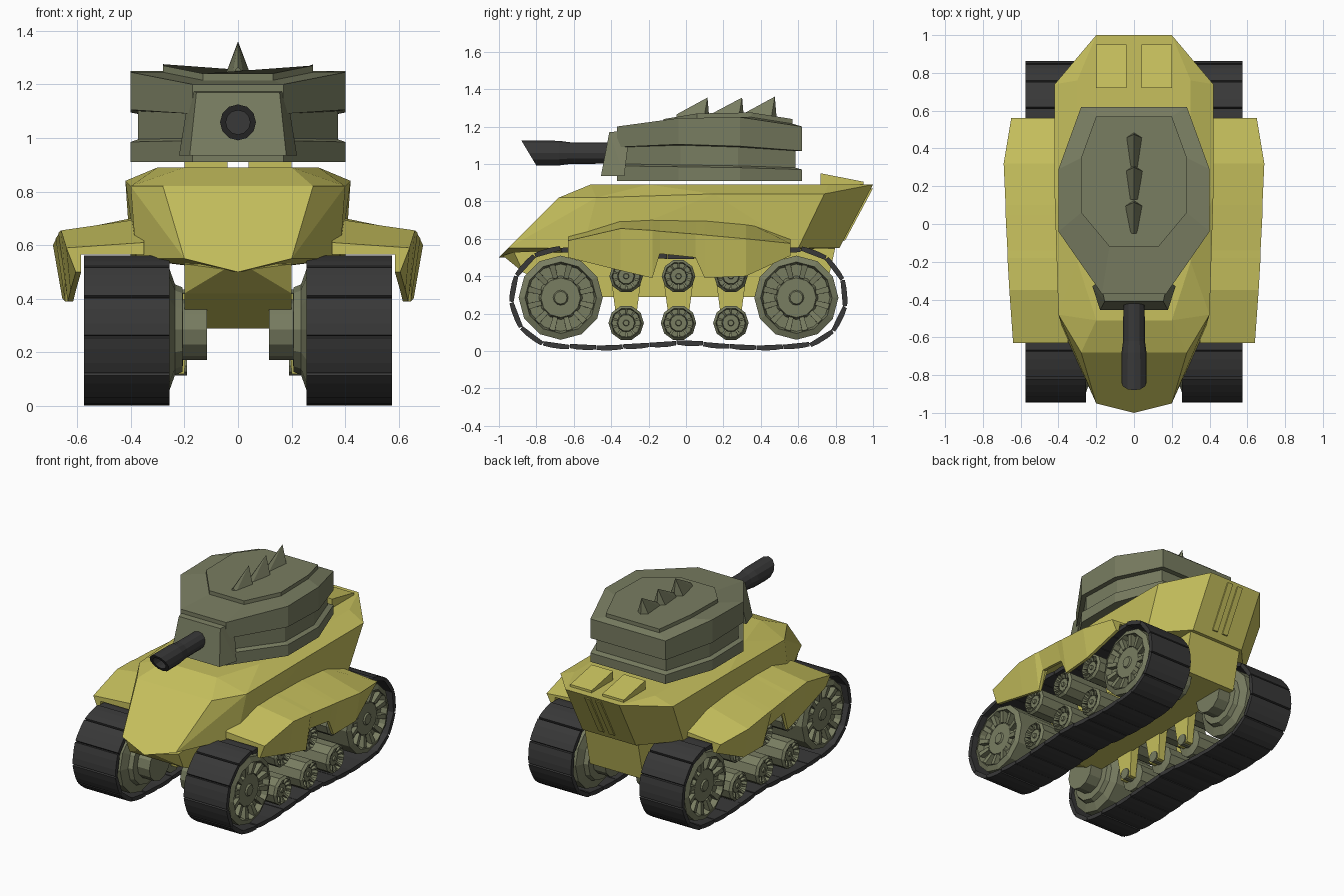
import bpy, bmesh
from math import sin, cos, pi
from mathutils import Vector

if "Cube" in bpy.data.objects:
    bpy.data.objects.remove(bpy.data.objects["Cube"])


def material(name, rgb):
    m = bpy.data.materials.new(name)
    m.diffuse_color = (*rgb, 1)
    m.use_nodes = True
    m.node_tree.nodes["Principled BSDF"].inputs["Base Color"].default_value = m.diffuse_color
    return m


YELLOW = material("hull_paint", (0.57, 0.53, 0.11))
GREEN = material("turret_paint", (0.19, 0.205, 0.12))
DARK = material("dark_rubber", (0.04, 0.04, 0.04))


def finish(name, bm, mat, mirror=False):
    bmesh.ops.recalc_face_normals(bm, faces=bm.faces)
    me = bpy.data.meshes.new(name)
    bm.to_mesh(me)
    bm.free()
    me.materials.append(mat)
    ob = bpy.data.objects.new(name, me)
    bpy.context.collection.objects.link(ob)
    if mirror:
        ob.modifiers.new("mirror", 'MIRROR')
    return ob


def add_loft(bm, rings):
    vs = [[bm.verts.new(p) for p in r] for r in rings]
    n = len(vs[0])
    for a, b in zip(vs, vs[1:]):
        for i in range(n):
            bm.faces.new((a[i], a[(i + 1) % n], b[(i + 1) % n], b[i]))
    bm.faces.new(vs[0])
    bm.faces.new(vs[-1])


def add_hull(bm, pts):
    part = bmesh.new()
    for p in pts:
        part.verts.new(p)
    r = bmesh.ops.convex_hull(part, input=part.verts)
    junk = {v for v in r["geom_interior"] + r["geom_unused"] if isinstance(v, bmesh.types.BMVert)}
    bmesh.ops.delete(part, geom=list(junk), context='VERTS')
    bmesh.ops.dissolve_limit(part, angle_limit=0.03, verts=part.verts, edges=part.edges)
    me = bpy.data.meshes.new("tmp")
    part.to_mesh(me)
    part.free()
    bm.from_mesh(me)
    bpy.data.meshes.remove(me)


def solid(name, pts, mat, both=True, mirror=False):
    bm = bmesh.new()
    if both:
        pts = sorted({(s * x, y, z) for x, y, z in pts for s in (1, -1)})
    add_hull(bm, pts)
    return finish(name, bm, mat, mirror)


# Hull: faceted upper body and narrow lower body
solid("upper_hull", [
    (0, -1.0, .50), (.20, -.95, .55), (.38, -.55, .55), (.40, .60, .55), (.20, .82, .55),
    (.20, -.51, .89), (.28, -.68, .82), (.40, -.48, .82), (.30, -.20, .89),
    (.42, .15, .84), (.42, .74, .84), (.30, .76, .89), (.20, 1.0, .89)], YELLOW)
solid("lower_hull", [
    (.05, -.98, .51), (.20, -.92, .53), (.20, -.87, .42), (.20, -.60, .29),
    (.20, .74, .29), (.20, .80, .56)], YELLOW)

# Rear deck hatches and rear plate ribs
solid("rear_hatch", [(x, y, z) for x in (.04, .20) for y, z in
      ((.72, .88), (.72, .95), (.95, .905), (.95, .88))], YELLOW, False, True)
solid("rear_rib", [(x, y, z) for x in (.02, .06) for y, z in
      ((.98, .87), (1.0, .87), (.83, .59), (.85, .59))], YELLOW, False, True)

# Fenders with hanging skirts, lofted front to back: y, top, edge x, edge z, skirt bottom
bm = bmesh.new()
rings = []
for y, zt, xo, zo, zb in ((-.63, .61, .64, .59, .50), (-.35, .70, .66, .655, .43),
                          (-.18, .71, .67, .645, .39), (-.14, .71, .67, .64, .52),
                          (.05, .71, .68, .625, .50), (.10, .71, .68, .62, .39),
                          (.32, .69, .69, .60, .40), (.56, .60, .65, .575, .51)):
    rings.append([(.35, y, zt), (xo, y, zo), (xo - .035, y, zb),
                  (xo - .055, y, zb), (.585, y, .565), (.35, y, .565)])
add_loft(bm, rings)
finish("fender", bm, YELLOW, True)

# Turret: stacked bands with a recessed waist and raised roof plate
HALF = ((.17, -.37), (.40, -.04), (.40, .29), (.28, .62))
PLATE = ((.13, -.12), (.28, .06), (.28, .35), (.20, .57))


def outline(half, zs, s=1.0):
    r = [(x * s, .12 + (y - .12) * s, z) for (x, y), z in zip(half, zs)]
    return r + [(-x, y, z) for x, y, z in reversed(r)]


bm = bmesh.new()
add_loft(bm, [
    outline(HALF, [.91] * 4), outline(HALF, (.99, .985, .98, .97)),
    outline(HALF, (1.0, .995, .99, .98), .93), outline(HALF, (1.09, 1.10, 1.09, 1.07), .93),
    outline(HALF, (1.09, 1.105, 1.095, 1.07)), outline(HALF, (1.20, 1.245, 1.25, 1.20)),
    outline(PLATE, (1.215, 1.245, 1.25, 1.215)), outline(PLATE, (1.24, 1.27, 1.275, 1.24))])
finish("turret", bm, GREEN)

# Gun mantlet
solid("mantlet", [(.18, -.455, .935), (.155, -.41, 1.17), (.22, -.33, .935), (.18, -.30, 1.18)], GREEN)

# Roof spikes: narrow ridged wedges
bm = bmesh.new()
for y0, y1, zt in ((-.05, .115, 1.355), (.13, .30, 1.355), (.30, .475, 1.36)):
    add_hull(bm, [(-.02, y0, 1.24), (.02, y0, 1.24), (0, y0, 1.265),
                  (-.045, y1 - .02, 1.24), (.045, y1 - .02, 1.24), (0, y1 + .01, 1.24), (0, y1, zt)])
finish("roof_spikes", bm, GREEN)

# Gun barrel with hollow slanted muzzle: y, radius, slant
bm = bmesh.new()
rings = []
for y, r, k in ((-.38, .056, 0), (-.62, .058, 0), (-.68, .066, 0), (-.84, .067, .6),
                (-.84, .045, .6), (-.60, .045, 0)):
    rings.append([(r * cos(a), y - k * r * sin(a), 1.058 + r * sin(a))
                  for a in (i * pi / 6 for i in range(12))])
add_loft(bm, rings)
finish("gun_barrel", bm, DARK)


# Wheels: lathed about x, with raised spokes around the outer face
def wheel(name, y, z, r, profile, n=12):
    bm = bmesh.new()

    def pt(x, rad, a):
        return (x, y + rad * cos(a), z + rad * sin(a))
    add_loft(bm, [[pt(x, f * r, 2 * pi * i / n) for i in range(n)] for x, f in profile])
    for i in range(n):
        a = 2 * pi * (i + .5) / n
        add_hull(bm, [pt(x, f * r, a + s * w) for s in (1, -1) for x, f, w in
                      ((.50, .45, .12), (.555, .48, .12), (.57, .80, .09), (.50, .88, .09))])
    return finish(name, bm, GREEN, True)


RIM = ((.555, 1.0), (.57, .85), (.53, .80), (.53, .52), (.55, .47), (.55, .18), (.56, .15))
for name, y in (("front_wheel", -.67), ("rear_wheel", .59)):
    wheel(name, y, .285, .225, ((.115, .5), (.205, .5), (.207, .70), (.235, .75), (.255, 1.0)) + RIM)
for i, y in enumerate((-.32, -.04, .24)):
    wheel(f"road_wheel_{i + 1}", y, .15, .095, ((.19, .4), (.25, .4), (.26, 1.0)) + RIM, 10)
    wheel(f"return_roller_{i + 1}", y, .40, .09, ((.19, .4), (.25, .4), (.26, 1.0)) + RIM, 10)
    # Suspension struts
    solid(f"strut_{i + 1}", [(x, y + s * w, z) for s in (1, -1) for x, w, z in
          ((.18, .085, .42), (.25, .085, .42), (.20, .045, .12), (.245, .045, .12))],
          YELLOW, False, True)

# Track: closed path around both wheels, then evenly spaced plates
R = .258
path = [(-.67 + R * cos(a), .285 + R * sin(a)) for a in (pi / 2 + pi * i / 24 for i in range(25))]
path += [(-.45, .015), (-.2, .03), (0, .043), (.2, .025), (.4, .015)]
path += [(.59 + R * cos(a), .285 + R * sin(a)) for a in (-pi / 2 + pi * i / 24 for i in range(25))]
path += [(.3, .515), (-.04, .505), (-.38, .515)]
segs = [(Vector(p), Vector(q)) for p, q in zip(path, path[1:] + path[:1])]
total = sum((q - p).length for p, q in segs)


def at(d):
    d %= total
    for p, q in segs:
        l = (q - p).length
        if d <= l:
            return p.lerp(q, d / l)
        d -= l
    return segs[0][0]


bm = bmesh.new()
COUNT = 29
step = total / COUNT
for i in range(COUNT):
    a, b, mid = (at((i + f) * step) for f in (0, 1, .5))
    t = (b - a).normalized()
    out = Vector((t.y, -t.x))
    h = step * .49
    sec = [mid - t * h - out * .014, mid - t * h + out * .009, mid - t * h * .4 + out * .014,
           mid + t * h * .4 + out * .014, mid + t * h + out * .009, mid + t * h - out * .014]
    add_loft(bm, [[(x, p.x, p.y) for p in sec] for x in (.255, .575)])
finish("track", bm, DARK, True)
